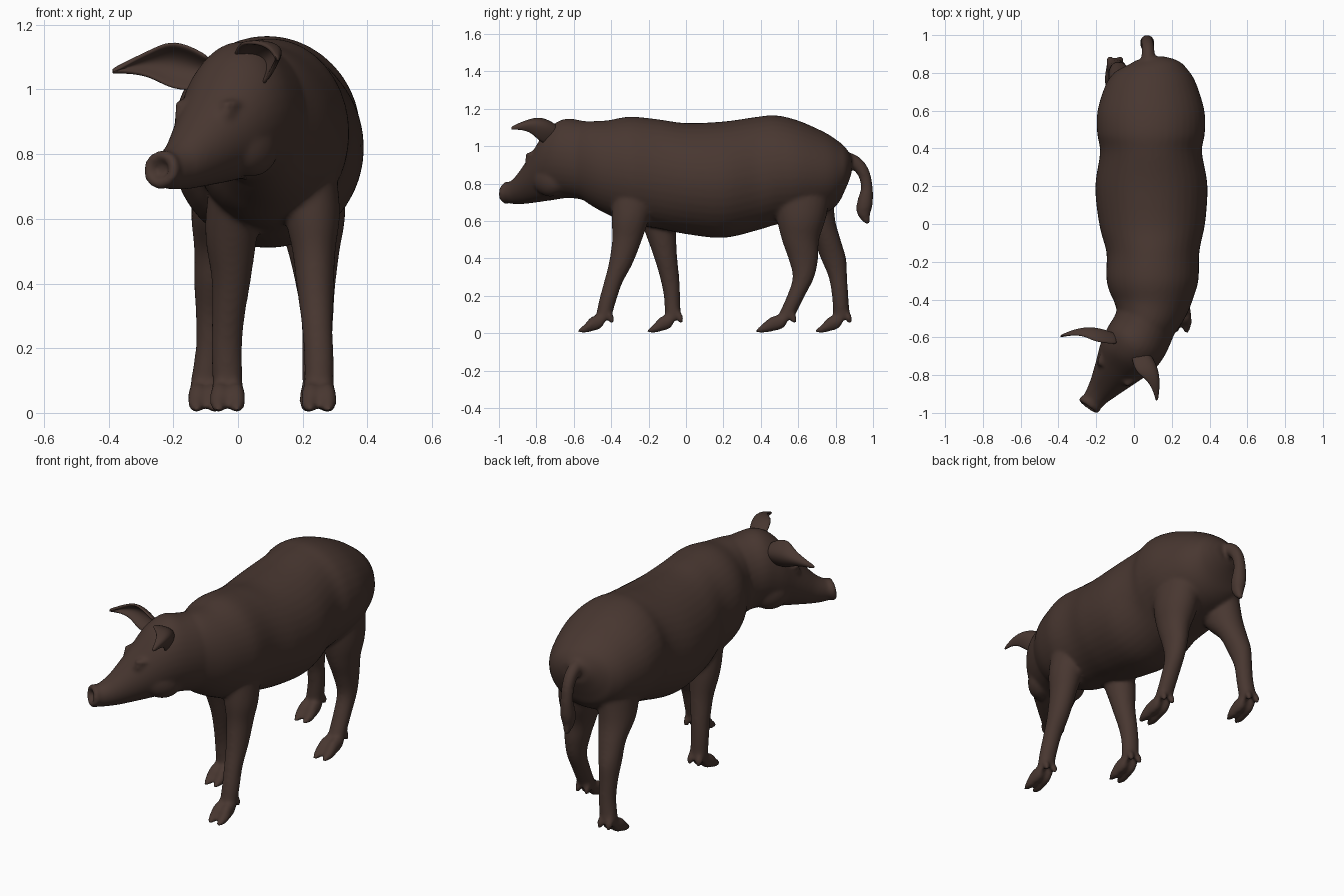
import bpy, bmesh, math
from mathutils import Vector, Matrix

cube = bpy.data.objects.get("Cube")
if cube:
    bpy.data.objects.remove(cube)

X, Y, Z = Vector((1, 0, 0)), Vector((0, 1, 0)), Vector((0, 0, 1))

skin = bpy.data.materials.new("dark_brown_skin")
skin.use_nodes = True
colour = (0.065, 0.038, 0.030, 1)
skin.diffuse_color = colour
skin.node_tree.nodes["Principled BSDF"].inputs["Base Color"].default_value = colour


def spline(keys, steps=5):
    """Smooth curve through keys of any dimension."""
    k = [Vector(v) for v in keys]
    k = [k[0] * 2 - k[1]] + k + [k[-1] * 2 - k[-2]]
    out = []
    for a, b, c, d in zip(k, k[1:], k[2:], k[3:]):
        for i in range(steps):
            t = i / steps
            out.append((b * 2 + (c - a) * t + (a * 2 - b * 5 + c * 4 - d) * t * t
                        + (b * 3 - a - c * 3 + d) * t ** 3) * 0.5)
    return out + [k[-2]]


def loft(bm, keys, up, sides=24):
    """Closed tube; each key is x, y, z, half size across, half size along up."""
    path = spline(keys)
    centres = [Vector(p[:3]) for p in path]
    rings = []
    for i, (p, c) in enumerate(zip(path, centres)):
        tangent = centres[min(i + 1, len(path) - 1)] - centres[max(i - 1, 0)]
        side = tangent.cross(up).normalized()
        ring = []
        for j in range(sides):
            a = math.tau * j / sides
            ring.append(bm.verts.new(c + side * (p[3] * math.cos(a)) + up * (p[4] * math.sin(a))))
        rings.append(ring)
    for r, s in zip(rings, rings[1:]):
        for j in range(sides):
            k = (j + 1) % sides
            bm.faces.new((r[j], r[k], s[k], s[j]))
    bm.faces.new(rings[0][::-1])
    bm.faces.new(rings[-1])


def slab_keys(rows):
    """Turn x, y, half width, top, bottom into loft keys."""
    return [(x, y, (t + b) / 2, w, (t - b) / 2) for x, y, w, t, b in rows]


def leg(bm, keys, toe_y):
    """Leg column with two splayed toes and two dewclaws."""
    loft(bm, keys, Y)
    x, y, z = keys[-1][:3]
    for s in (-1, 1):
        loft(bm, [(x + s * .014, y + .015, z + .04, .028, .03),
                  (x + s * .022, y - .01, z - .02, .028, .04),
                  (x + s * .026, (y + toe_y) / 2, .048, .029, .04),
                  (x + s * .029, toe_y + .035, .026, .024, .025),
                  (x + s * .026, toe_y - .004, .009, .011, .009)], Z, 14)
        loft(bm, [(x + s * .02, y + .015, z + .03, .02, .024),
                  (x + s * .026, y + .036, z - .005, .02, .021),
                  (x + s * .028, y + .044, z - .035, .012, .012)], Y, 10)


def blob(bm, centre, size, turn=0):
    """Ellipsoid bulge turned about the vertical."""
    place = Matrix.Translation(centre) @ Matrix.Rotation(turn, 4, "Z")
    bmesh.ops.create_icosphere(bm, subdivisions=3, radius=1,
                               matrix=place @ Matrix.Diagonal((*size, 1)))


def finish(name, bm):
    bmesh.ops.recalc_face_normals(bm, faces=bm.faces)
    mesh = bpy.data.meshes.new(name)
    for f in bm.faces:
        f.smooth = True
    bm.to_mesh(mesh)
    bm.free()
    mesh.materials.append(skin)
    ob = bpy.data.objects.new(name, mesh)
    bpy.context.collection.objects.link(ob)
    return ob


body = bmesh.new()

# Torso
loft(body, slab_keys([
    (.08, .878, .07, .955, .84), (.085, .845, .15, 1.0, .76), (.088, .81, .195, 1.03, .69),
    (.09, .74, .24, 1.075, .64), (.09, .6, .283, 1.137, .60), (.09, .48, .285, 1.165, .58),
    (.09, .38, .27, 1.157, .55), (.092, .2, .297, 1.132, .51), (.097, 0, .28, 1.124, .53),
    (.1, -.15, .246, 1.144, .56), (.097, -.3, .243, 1.158, .585), (.092, -.42, .205, 1.138, .635),
    (.07, -.53, .158, 1.13, .70), (.045, -.6, .12, 1.09, .77)]), Z, 40)

# Neck and head, turned to one side
loft(body, slab_keys([
    (.1, -.36, .13, 1.1, .70), (.08, -.46, .16, 1.125, .68), (.045, -.56, .165, 1.137, .715),
    (0, -.64, .168, 1.147, .722),
    (-.05, -.71, .152, 1.1, .712), (-.1, -.78, .12, .998, .702), (-.155, -.855, .086, .893, .692),
    (-.19, -.9, .068, .838, .69), (-.215, -.935, .058, .812, .692),
    (-.228, -.952, .05, .80, .70)]), Z, 32)

# Hollow snout rim
facing = Vector((-.58, -.8, .12)).normalized()
across = facing.cross(Z).normalized()
lift = across.cross(facing)
rim = [Vector((-.236, -.957, .752)) + across * (.048 * math.cos(a)) + lift * (.044 * math.sin(a))
       for a in (math.tau * i / 20 for i in range(20))]
for p in rim:
    bmesh.ops.create_icosphere(body, subdivisions=2, radius=.019, matrix=Matrix.Translation(p))

# Jowls, eyes and brows on both sides of the head
head_side = Vector((.8, -.6, 0))
head_turn = math.atan2(-.8, -.6)
for s in (-1, 1):
    blob(body, Vector((-.025, -.675, .825)) + head_side * (s * .085), (.105, .07, .095), head_turn)
    eye = Vector((-.1, -.78, .925)) + head_side * (s * .09)
    blob(body, eye, (.036, .02, .018), head_turn)
    blob(body, eye + Vector((.012, .016, .028)), (.05, .027, .018), head_turn)

# Legs in mid stride
leg(body, [(.22, -.26, .86, .07, .12), (.23, -.295, .63, .085, .102), (.235, -.315, .5, .067, .08),
           (.24, -.35, .37, .056, .064), (.245, -.39, .27, .048, .05), (.25, -.42, .17, .046, .046),
           (.25, -.44, .09, .046, .042)], -.575)
leg(body, [(0, -.2, .82, .07, .13), (-.02, -.145, .58, .082, .09), (-.021, -.112, .42, .062, .064),
           (-.03, -.088, .3, .051, .052), (-.035, -.075, .2, .048, .044),
           (-.032, -.07, .09, .047, .042)], -.205)
leg(body, [(.2, .62, .86, .11, .17), (.225, .617, .63, .108, .135), (.235, .612, .5, .08, .1),
           (.24, .627, .4, .062, .08), (.245, .628, .3, .05, .058), (.245, .588, .2, .047, .048),
           (.245, .535, .09, .046, .045)], .375)
leg(body, [(-.02, .64, .86, .1, .15), (-.05, .68, .63, .095, .115), (-.065, .752, .5, .072, .075),
           (-.078, .788, .4, .058, .068), (-.083, .812, .3, .048, .05), (-.085, .824, .2, .046, .044),
           (-.1, .832, .09, .047, .045)], .695)

# Tail with a thick tuft
loft(body, [(.075, .82, .93, .05, .04), (.075, .9, .913, .04, .036), (.072, .948, .86, .034, .034),
            (.07, .967, .78, .032, .034), (.07, .957, .7, .043, .039), (.07, .951, .645, .038, .032),
            (.07, .974, .583, .012, .012)], X, 16)

# Fuse every part into one soft skin
body_ob = finish("body_skin", body)
fuse = body_ob.modifiers.new("fuse", "REMESH")
fuse.mode = "VOXEL"
fuse.voxel_size = .0095
fuse.use_smooth_shade = True
soft = body_ob.modifiers.new("soften", "SMOOTH")
soft.factor = .5
soft.iterations = 11


def ear(name, base, tip, opening, depth):
    """Pointed cupped ear whose hollow faces the opening direction."""
    bm = bmesh.new()
    base, tip, opening = Vector(base), Vector(tip), Vector(opening).normalized()
    side = (tip - base).cross(opening).normalized()
    n, m = 10, 8
    widths = spline([(.05, 0), (.068, 0), (.07, 0), (.042, 0), (.02, 0), (.003, 0)], 2)
    grid = []
    for i in range(n + 1):
        u, w = i / n, widths[i][0]
        row = []
        for j in range(m + 1):
            v = j / m * 2 - 1
            cup = depth * w * v * v - .04 * math.sin(math.pi * u)
            bow = .024 * math.sin(math.pi * u)
            row.append(bm.verts.new(base.lerp(tip, u) + side * (w * v) + opening * cup + Z * bow))
        grid.append(row)
    for r, s in zip(grid, grid[1:]):
        for j in range(m):
            bm.faces.new((r[j], r[j + 1], s[j + 1], s[j]))
    ob = finish(name, bm)
    thick = ob.modifiers.new("thickness", "SOLIDIFY")
    thick.thickness = .014
    thick.offset = 0
    ob.modifiers.new("round", "SUBSURF").levels = 1


ear("right_ear", (-.09, -.59, 1.055), (-.39, -.595, 1.055), (0, -1, -.15), .8)
ear("left_ear", (.055, -.66, 1.07), (.12, -.935, 1.095), (-.85, -.3, -.5), 1.1)
